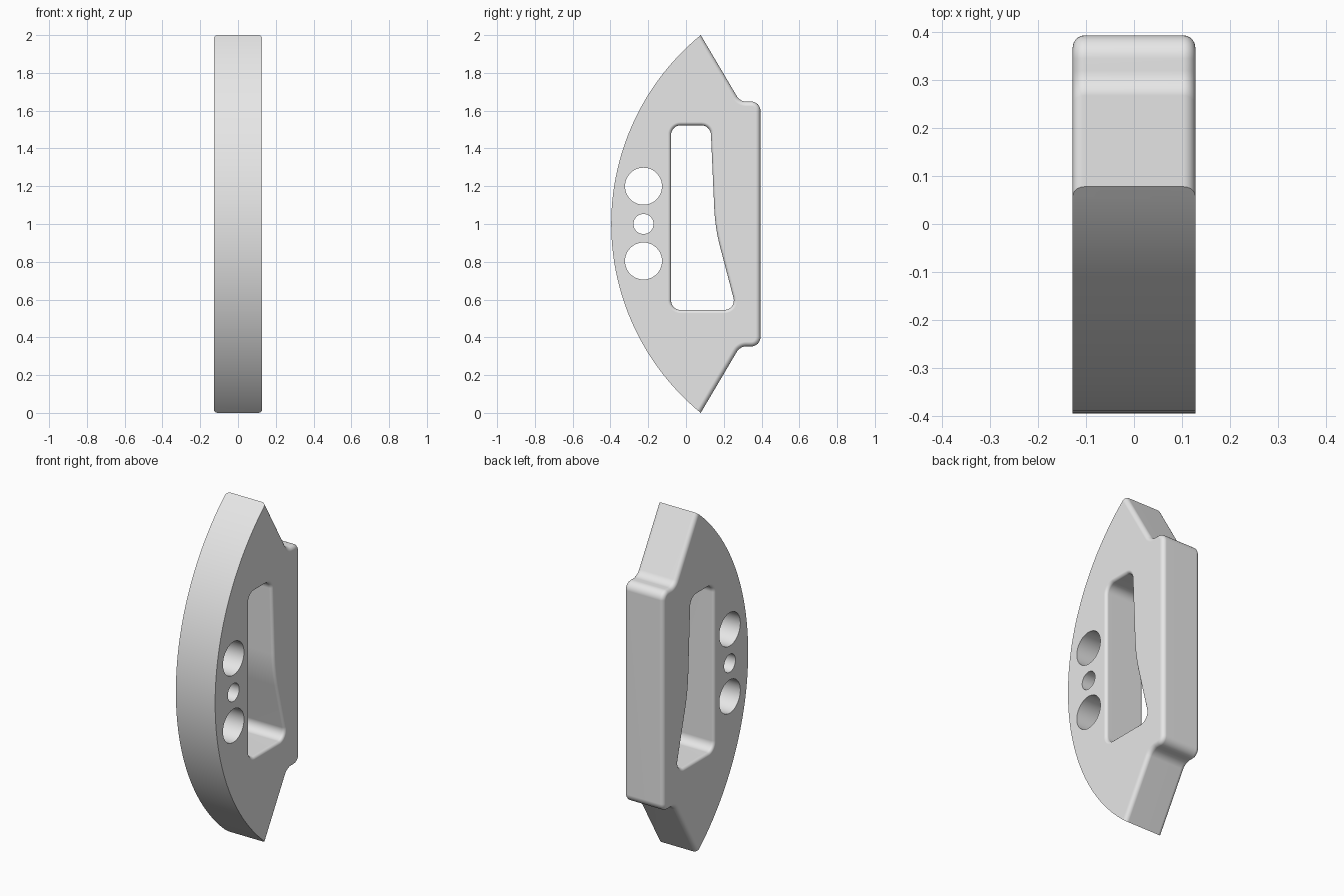
import bpy, bmesh
from math import sin, cos, pi, asin, acos, tan
from mathutils import Vector

cube = bpy.data.objects.get("Cube")
if cube:
    bpy.data.objects.remove(cube, do_unlink=True)

HALF = 0.128    # half thickness
EDGE = 0.025    # rounding along the back
FLARE = 0.018   # rounding around the grip opening

grey = bpy.data.materials.new("light grey")
grey.use_nodes = True
grey.diffuse_color = (0.8, 0.8, 0.8, 1)
grey.node_tree.nodes["Principled BSDF"].inputs["Base Color"].default_value = (0.8, 0.8, 0.8, 1)


def fillet(before, corner, after, radius, steps=8):
    """Points of an arc that rounds one corner of a profile."""
    p, a, b = Vector(corner), Vector(before), Vector(after)
    u, v = (a - p).normalized(), (b - p).normalized()
    half = acos(u.dot(v)) / 2
    centre = p + (u + v).normalized() * radius / sin(half)
    s = p + u * radius / tan(half) - centre
    e = p + v * radius / tan(half) - centre
    sweep = pi - 2 * half
    return [centre + (s * sin((1 - i / steps) * sweep) + e * sin(i / steps * sweep)) / sin(sweep)
            if abs(sweep - pi) > 0.01 else p for i in range(steps + 1)]


def circle(y, z, r, n=48):
    return [Vector((y + r * cos(2 * pi * i / n), z + r * sin(2 * pi * i / n))) for i in range(n)]


def grow(points, d):
    """Move a counter-clockwise profile outward by d."""
    out = []
    for i, p in enumerate(points):
        a = (p - points[i - 1]).normalized()
        b = (points[(i + 1) % len(points)] - p).normalized()
        na, nb = Vector((a.y, -a.x)), Vector((b.y, -b.x))
        out.append(p + (na + nb) * d / (1 + na.dot(nb)))
    return out


def loft(name, rings, round_edges=()):
    """Solid through (x, profile) rings, with chosen profile edges rounded at both sides."""
    bm = bmesh.new()
    loops = [[bm.verts.new((x, p.x, p.y)) for p in pts] for x, pts in rings]
    n = len(loops[0])
    for lo, hi in zip(loops, loops[1:]):
        for i in range(n):
            j = (i + 1) % n
            bm.faces.new((lo[i], lo[j], hi[j], hi[i]))
    bm.faces.new(loops[0])
    bm.faces.new(loops[-1])
    bmesh.ops.recalc_face_normals(bm, faces=bm.faces)
    edges = [bm.edges.get((loop[i], loop[i + 1])) for loop in (loops[0], loops[-1]) for i in round_edges]
    if edges:
        bmesh.ops.bevel(bm, geom=edges, offset=EDGE, offset_type='OFFSET', segments=5,
                        profile=0.5, affect='EDGES', clamp_overlap=False)
    mesh = bpy.data.meshes.new(name)
    bm.to_mesh(mesh)
    bm.free()
    obj = bpy.data.objects.new(name, mesh)
    mesh.materials.append(grey)
    bpy.context.collection.objects.link(obj)
    return obj


# Back outline: lower half mirrored from the upper half
tip, shoulder, back = (0.078, 2), (0.286, 1.648), (0.394, 1.648)
upper = [Vector(tip)] + fillet(tip, shoulder, back, 0.06) + fillet(shoulder, back, (0.394, 1), 0.048)
lower = [Vector((p.x, 2 - p.y)) for p in reversed(upper)]
back_line = upper + lower

# Curved front: one arc from the bottom tip to the top tip
sag = tip[0] + 0.396
radius = (1 + sag * sag) / (2 * sag)
spread = asin(1 / radius)
SEGMENTS = 56
front_line = []
for i in range(1, SEGMENTS):
    a = spread * (2 * i / SEGMENTS - 1)
    front_line.append(Vector((-0.396 + radius * (1 - cos(a)), 1 + radius * sin(a))))

outline = back_line + front_line
body = loft("handle_body", [(-HALF, outline), (HALF, outline)], range(len(back_line) - 1))

# Grip opening with a flared rim
corners = [(-0.079, 0.545, 0.05), (0.268, 0.545, 0.05), (0.154, 0.98, 0.95),
           (0.13, 1.522, 0.05), (-0.079, 1.522, 0.05)]
window = []
for i, (y, z, r) in enumerate(corners):
    window += fillet(corners[i - 1][:2], (y, z), corners[(i + 1) % len(corners)][:2], r)
side = [(HALF - FLARE + FLARE * sin(t * pi / 10), FLARE * (1 - cos(t * pi / 10))) for t in range(6)]
side.append((HALF + 0.02, FLARE))
stations = [(-x, d) for x, d in reversed(side)] + side
cutters = [loft("grip_cutter", [(x, grow(window, d)) for x, d in stations])]

# Three round through holes
for z, r in ((1.2, 0.098), (1.0, 0.053), (0.804, 0.098)):
    ring = circle(-0.225, z, r)
    cutters.append(loft("hole_cutter", [(-0.2, ring), (0.2, ring)]))

bpy.context.view_layer.objects.active = body
for cutter in cutters:
    cutter.hide_render = True
    mod = body.modifiers.new("cut", 'BOOLEAN')
    mod.operation = 'DIFFERENCE'
    mod.solver = 'EXACT'
    mod.object = cutter
    bpy.ops.object.modifier_apply(modifier=mod.name)
    bpy.data.objects.remove(cutter, do_unlink=True)

# Smooth shading with crisp edges
bpy.ops.object.select_all(action='DESELECT')
body.select_set(True)
bpy.ops.object.shade_smooth_by_angle(angle=pi / 6)
weighted = body.modifiers.new("even_shading", 'WEIGHTED_NORMAL')
weighted.keep_sharp = True
